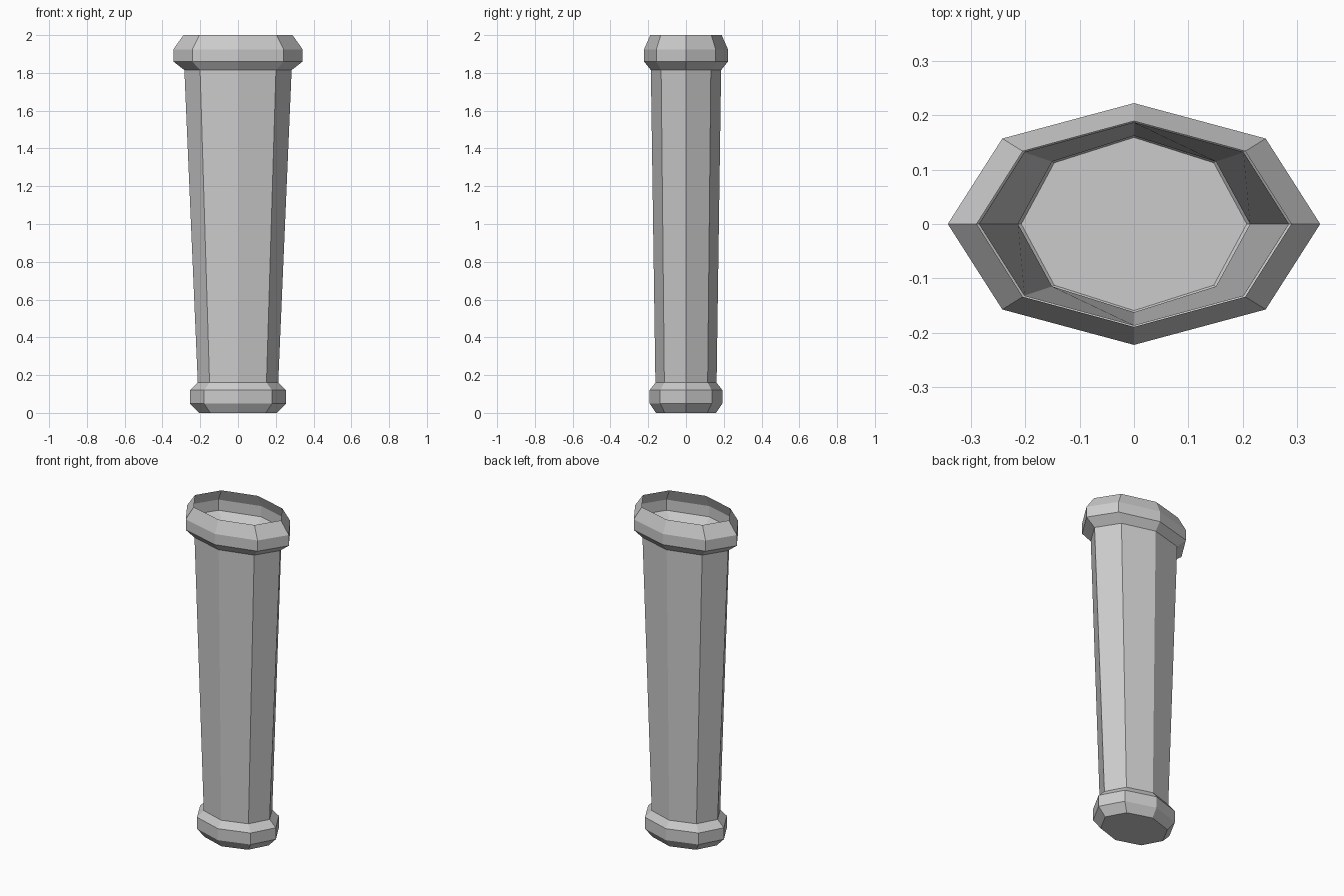
import bpy, bmesh, math

cube = bpy.data.objects.get("Cube")
if cube:
    bpy.data.objects.remove(cube, do_unlink=True)

SIDES = 8

grey = bpy.data.materials.new("plain_grey")
grey.use_nodes = True
colour = (0.6, 0.6, 0.6, 1)
grey.diffuse_color = colour
grey.node_tree.nodes["Principled BSDF"].inputs["Base Color"].default_value = colour


def oval_shell(name, profile, closed_bottom=False):
    """Loft eight-sided oval rings, each given as (half width, half depth, height)."""
    bm = bmesh.new()
    rings = []
    for rx, ry, z in profile:
        angles = [math.tau * i / SIDES for i in range(SIDES)]
        rings.append([bm.verts.new((rx * math.cos(a), ry * math.sin(a), z)) for a in angles])
    for low, high in zip(rings, rings[1:]):
        for i in range(SIDES):
            j = (i + 1) % SIDES
            bm.faces.new((low[i], low[j], high[j], high[i]))
    if closed_bottom:
        bm.faces.new(rings[0][::-1])
    mesh = bpy.data.meshes.new(name)
    bm.to_mesh(mesh)
    bm.free()
    mesh.materials.append(grey)
    obj = bpy.data.objects.new(name, mesh)
    bpy.context.collection.objects.link(obj)
    return obj


# Rings where the parts meet
shaft_bottom = (0.213, 0.162, 0.16)
shaft_top = (0.284, 0.186, 1.815)

# Bulging foot with a closed floor
oval_shell("base", [(0.207, 0.159, 0), (0.255, 0.193, 0.05),
                    (0.255, 0.193, 0.12), shaft_bottom], closed_bottom=True)

# Hollow tapered shaft
oval_shell("shaft", [shaft_bottom, shaft_top])

# Flared collar, open at the top
oval_shell("collar", [shaft_top, (0.342, 0.222, 1.86),
                      (0.342, 0.222, 1.925), (0.289, 0.189, 2)])
